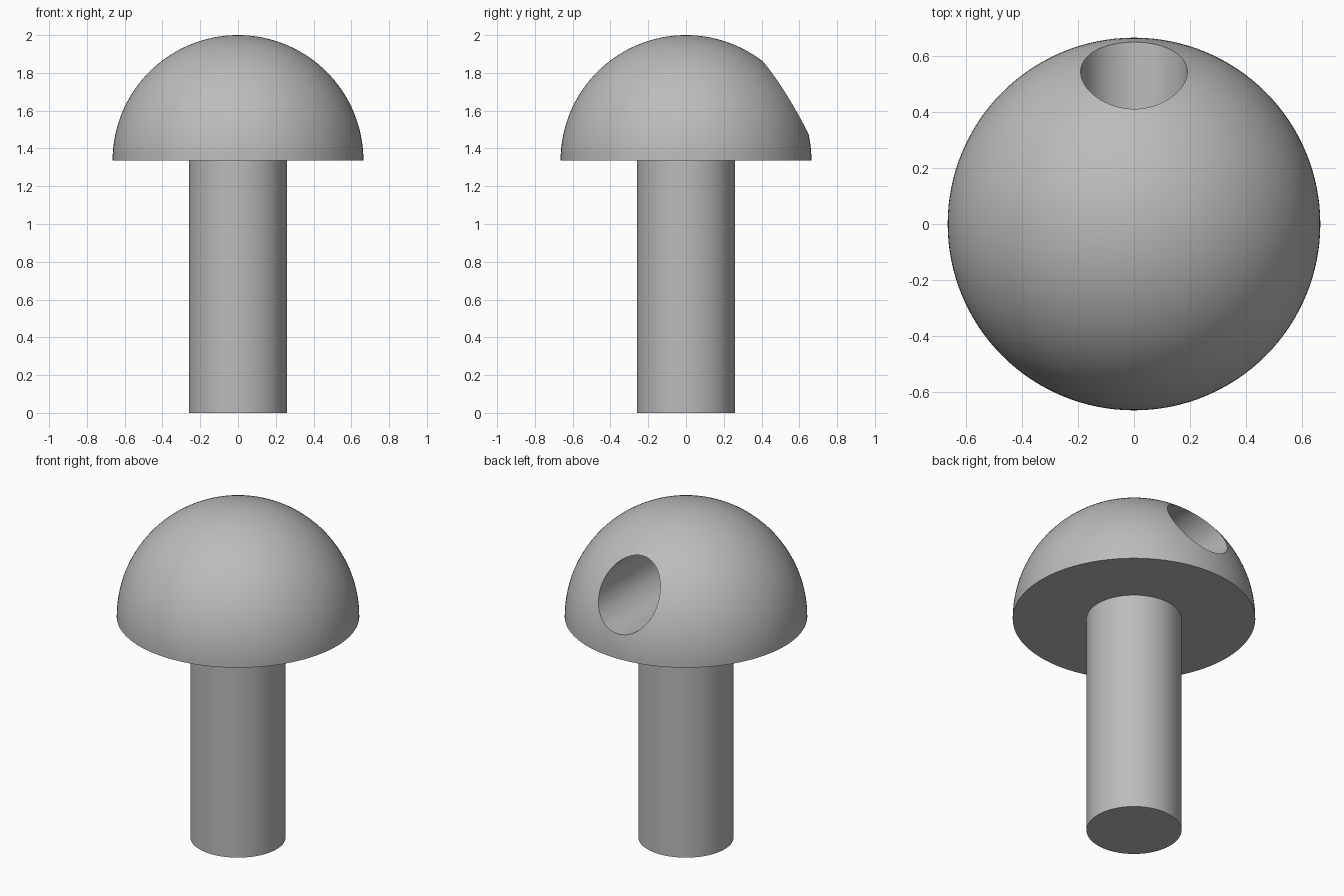
import bpy, bmesh, math
from mathutils import Matrix

cube = bpy.data.objects.get("Cube")
if cube:
    bpy.data.objects.remove(cube, do_unlink=True)

DOME_R = 0.664
DOME_Z = 2 - DOME_R
STEM_R = 0.26
HOLE_R = 0.19

grey = bpy.data.materials.new("plain grey")
grey.use_nodes = True
colour = (0.5, 0.5, 0.5, 1)
grey.diffuse_color = colour
grey.node_tree.nodes["Principled BSDF"].inputs["Base Color"].default_value = colour


def make_object(name, bm):
    mesh = bpy.data.meshes.new(name)
    bm.to_mesh(mesh)
    bm.free()
    mesh.materials.append(grey)
    obj = bpy.data.objects.new(name, mesh)
    bpy.context.collection.objects.link(obj)
    return obj


def cylinder(name, radius, length, matrix):
    bm = bmesh.new()
    bmesh.ops.create_cone(bm, cap_ends=True, segments=96, radius1=radius,
                          radius2=radius, depth=length, matrix=matrix)
    return make_object(name, bm)


def activate(obj):
    bpy.ops.object.select_all(action='DESELECT')
    obj.select_set(True)
    bpy.context.view_layer.objects.active = obj


# Domed head: upper half of a sphere with a flat underside
bm = bmesh.new()
bmesh.ops.create_uvsphere(bm, u_segments=128, v_segments=64, radius=DOME_R)
cut = bmesh.ops.bisect_plane(bm, geom=bm.verts[:] + bm.edges[:] + bm.faces[:], dist=1e-5,
                             plane_co=(0, 0, 0), plane_no=(0, 0, -1), clear_outer=True)
bmesh.ops.holes_fill(bm, edges=[e for e in bm.edges if e.is_boundary])
bmesh.ops.recalc_face_normals(bm, faces=bm.faces)
bmesh.ops.translate(bm, verts=bm.verts, vec=(0, 0, DOME_Z))
dome = make_object("domed_head", bm)

# Blind round hole running horizontally in from the back
hole = cylinder("hole_cutter", HOLE_R, 1,
                Matrix.Translation((0, 0.5, DOME_Z + DOME_R / 2))
                @ Matrix.Rotation(math.pi / 2, 4, 'X'))
hole.hide_render = True
mod = dome.modifiers.new("back_hole", 'BOOLEAN')
mod.operation = 'DIFFERENCE'
mod.solver = 'EXACT'
mod.object = hole
activate(dome)
bpy.ops.object.modifier_apply(modifier=mod.name)
bpy.data.objects.remove(hole, do_unlink=True)

# Straight round stem
stem = cylinder("stem", STEM_R, DOME_Z, Matrix.Translation((0, 0, DOME_Z / 2)))

for part in (dome, stem):
    activate(part)
    bpy.ops.object.shade_smooth_by_angle(angle=math.radians(30))
